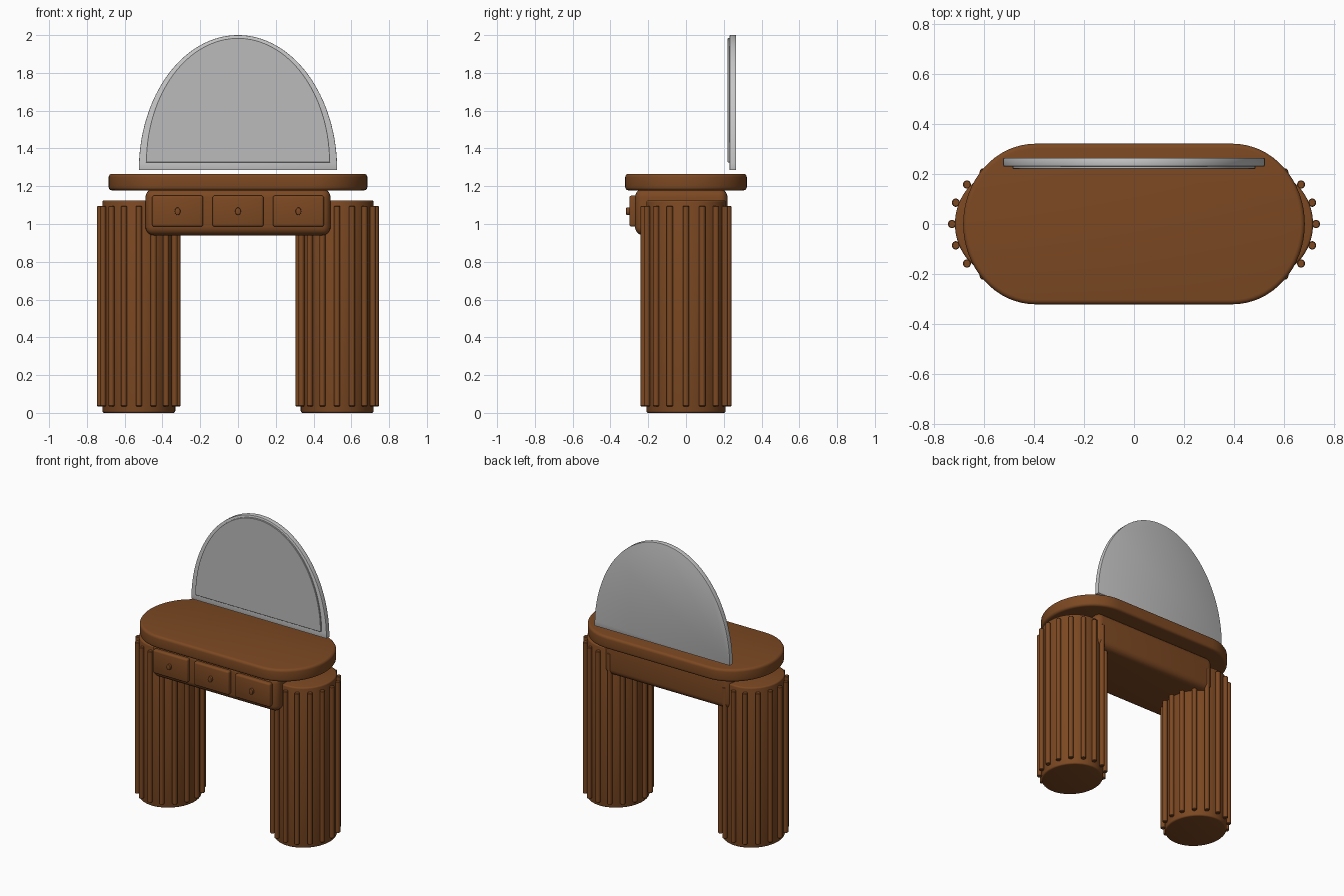
import bpy, bmesh
from math import sin, cos, pi, radians
from mathutils import Matrix

cube = bpy.data.objects.get("Cube")
if cube:
    bpy.data.objects.remove(cube, do_unlink=True)


def material(name, rgb):
    m = bpy.data.materials.new(name)
    m.use_nodes = True
    m.diffuse_color = (*rgb, 1)
    m.node_tree.nodes["Principled BSDF"].inputs["Base Color"].default_value = (*rgb, 1)
    return m


wood = material("brown wood", (0.2, 0.065, 0.016))
glass = material("mirror grey", (0.5, 0.5, 0.5))
silver = material("frame silver", (0.57, 0.57, 0.57))


def finish(name, bm, mats, bevel=0, segments=3):
    """Round the sharp edges, then make a smooth-shaded object."""
    bmesh.ops.recalc_face_normals(bm, faces=bm.faces)
    if bevel:
        sharp = [e for e in bm.edges if e.calc_face_angle(0) > radians(40)]
        bmesh.ops.bevel(bm, geom=sharp, offset=bevel, segments=segments,
                        profile=0.5, affect='EDGES', clamp_overlap=True)
    mesh = bpy.data.meshes.new(name)
    bm.to_mesh(mesh)
    bm.free()
    for m in mats:
        mesh.materials.append(m)
    ob = bpy.data.objects.new(name, mesh)
    bpy.context.collection.objects.link(ob)
    bpy.ops.object.select_all(action='DESELECT')
    ob.select_set(True)
    bpy.context.view_layer.objects.active = ob
    bpy.ops.object.shade_smooth_by_angle(angle=radians(35))
    return ob


def prism(bm, points, depth):
    """Extrude a closed outline of 3D points along a vector."""
    face = bm.faces.new([bm.verts.new(p) for p in points])
    new = bmesh.ops.extrude_face_region(bm, geom=[face], use_keep_orig=True)["geom"]
    bmesh.ops.translate(bm, vec=depth,
                        verts=[v for v in new if isinstance(v, bmesh.types.BMVert)])


def box(name, center, size, bevel, segments=3):
    bm = bmesh.new()
    bmesh.ops.create_cube(bm, size=1, matrix=Matrix.Translation(center) @ Matrix.Diagonal((*size, 1)))
    return finish(name, bm, [wood], bevel, segments)


def ellipse(cx, cy, rx, ry, z, count):
    return [(cx + rx * cos(2 * pi * i / count), cy + ry * sin(2 * pi * i / count), z)
            for i in range(count)]


# Tabletop: a long slab with round ends
outline = []
for side in (1, -1):
    for i in range(33):
        a = -pi / 2 + pi * i / 32
        outline.append((side * (0.395 + 0.29 * cos(a)), side * 0.322 * sin(a), 1.178))
bm = bmesh.new()
prism(bm, outline, (0, 0, 0.088))
finish("tabletop", bm, [wood], 0.018, 4)

# Two column legs, each ringed with vertical reeds
REEDS = 16
for side, label in ((1, "left"), (-1, "right")):
    x = side * 0.525
    bm = bmesh.new()
    prism(bm, ellipse(x, 0, 0.193, 0.21, 0, 64), (0, 0, 1.125))
    finish(label + "_leg", bm, [wood], 0.01)
    bm = bmesh.new()
    for i in range(REEDS):
        a = 2 * pi * i / REEDS
        prism(bm, ellipse(x + 0.205 * cos(a), 0.224 * sin(a), 0.016, 0.017, 0.035, 14),
              (0, 0, 1.06))
    finish(label + "_leg_reeds", bm, [wood], 0.003, 1)

# Drawer case with three drawers and round knobs
box("drawer_case", (0, -0.025, 1.063), (0.98, 0.49, 0.246), 0.045, 5)
for label, x in (("right", -0.32), ("middle", 0), ("left", 0.32)):
    box(label + "_drawer", (x, -0.28, 1.068), (0.27, 0.04, 0.165), 0.012)
    bm = bmesh.new()
    knob = [(px, -0.297, pz) for px, pz, _ in ellipse(x, 1.067, 0.015, 0.02, 0, 20)]
    prism(bm, knob, (0, -0.02, 0))
    finish(label + "_knob", bm, [wood], 0.004, 2)


# Half-oval mirror: frame slab and raised glass
def half_oval(rx, rz, y, z):
    return [(rx * cos(pi * i / 64), y, z + rz * sin(pi * i / 64)) for i in range(65)]


bm = bmesh.new()
prism(bm, half_oval(0.525, 0.715, 0.231, 1.285), (0, 0.034, 0))
frame = finish("mirror_frame", bm, [silver, glass], 0.003, 2)
for p in frame.data.polygons:
    p.material_index = 1 if p.normal.y > 0.9 else 0

bm = bmesh.new()
prism(bm, half_oval(0.487, 0.66, 0.221, 1.325), (0, 0.015, 0))
finish("mirror_glass", bm, [glass], 0.002, 1)
